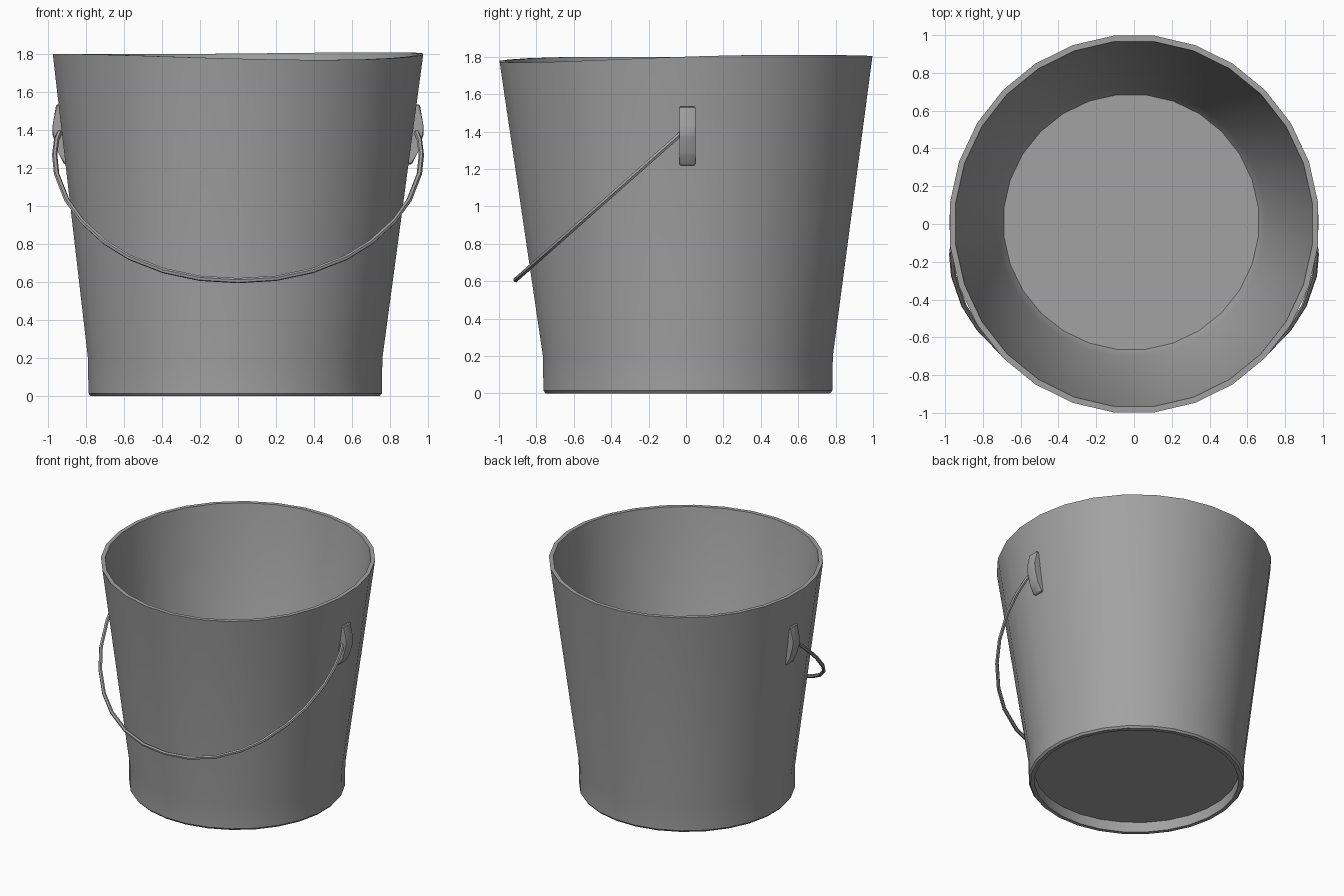
import bpy, bmesh, math
from mathutils import Vector

old = bpy.data.objects.get("Cube")
if old:
    bpy.data.objects.remove(old, do_unlink=True)

SIDES = 28

metal = bpy.data.materials.new("dull_grey_metal")
grey = (0.36, 0.36, 0.36, 1)
metal.diffuse_color = grey
metal.use_nodes = True
metal.node_tree.nodes["Principled BSDF"].inputs["Base Color"].default_value = grey


def finish(name, bm):
    """Turn a bmesh into a smooth-shaded object with sharp corners kept."""
    bmesh.ops.recalc_face_normals(bm, faces=bm.faces)
    mesh = bpy.data.meshes.new(name)
    bm.to_mesh(mesh)
    bm.free()
    mesh.materials.append(metal)
    obj = bpy.data.objects.new(name, mesh)
    bpy.context.collection.objects.link(obj)
    bpy.ops.object.select_all(action='DESELECT')
    bpy.context.view_layer.objects.active = obj
    obj.select_set(True)
    bpy.ops.object.shade_smooth_by_angle(angle=math.radians(30))
    return obj


def bridge(bm, a, b):
    for i in range(len(a)):
        j = (i + 1) % len(a)
        bm.faces.new((a[i], a[j], b[j], b[i]))


# Bucket: turned profile from underside, up the outside, over the rim, down to the floor
profile = [(0.735, 0.08), (0.735, 0.0), (0.765, 0.0), (0.777, 0.015), (0.78, 0.2),
           (0.993, 1.8), (0.962, 1.8), (0.715, 0.2), (0.678, 0.14)]
bm = bmesh.new()
rings = []
for r, z in profile:
    top = max(0, (z - 0.2) / 1.6)
    ring = []
    for i in range(SIDES):
        a = 2 * math.pi * (i + 0.5) / SIDES
        # Slightly oval, slightly off-centre at the base, with a dented rim
        dent = 0.01 * max(0, math.cos(a - 0.6)) ** 2 - 0.03 * max(0, math.cos(a + 1.1)) ** 2
        x = r * math.cos(a) * (1 - 0.012 * top) - 0.015 * (1 - top)
        y = r * math.sin(a) * (1 + 0.01 * top) + 0.01 * (1 - top)
        ring.append(bm.verts.new((x, y, z + (dent if top > 0.9 else 0))))
    rings.append(ring)
for a, b in zip(rings, rings[1:]):
    bridge(bm, a, b)
bm.faces.new(rings[0])
bm.faces.new(rings[-1])
finish("bucket", bm)

# Lugs: bowed plates on each side
lug = [(0.88, 1.22), (0.915, 1.22), (0.945, 1.28), (0.978, 1.38), (0.975, 1.43),
       (0.957, 1.535), (0.92, 1.535)]
for side, name in ((1, "left_lug"), (-1, "right_lug")):
    bm = bmesh.new()
    ends = [[bm.verts.new((side * x, y, z)) for x, z in lug] for y in (-0.035, 0.05)]
    bridge(bm, *ends)
    for end in ends:
        bm.faces.new(end)
    bmesh.ops.bevel(bm, geom=bm.edges[:], offset=0.006, segments=1, affect='EDGES')
    finish(name, bm)

# Handle: thin wire bail hanging forward, mirrored about the middle
half = [(0.93, 1.41), (0.955, 1.35), (0.965, 1.27), (0.955, 1.17), (0.9, 1.03), (0.82, 0.92),
        (0.7, 0.81), (0.57, 0.73), (0.39, 0.66), (0.2, 0.62)]
outline = half + [(0, 0.608)] + [(-x, z) for x, z in reversed(half)]
path = [Vector((x, -0.015 - (1.4 - z) * 1.13, z)) for x, z in outline]
across = Vector((0, 0.66, -0.75))
bm = bmesh.new()
loops = []
for i, p in enumerate(path):
    along = (path[min(i + 1, len(path) - 1)] - path[max(i - 1, 0)]).normalized()
    u = (across.cross(along)).normalized()
    v = along.cross(u)
    loops.append([bm.verts.new(p + 0.014 * (u * math.cos(t) + v * math.sin(t)))
                  for t in (math.tau * k / 6 for k in range(6))])
for a, b in zip(loops, loops[1:]):
    bridge(bm, a, b)
bm.faces.new(loops[0])
bm.faces.new(loops[-1])
finish("handle", bm)
